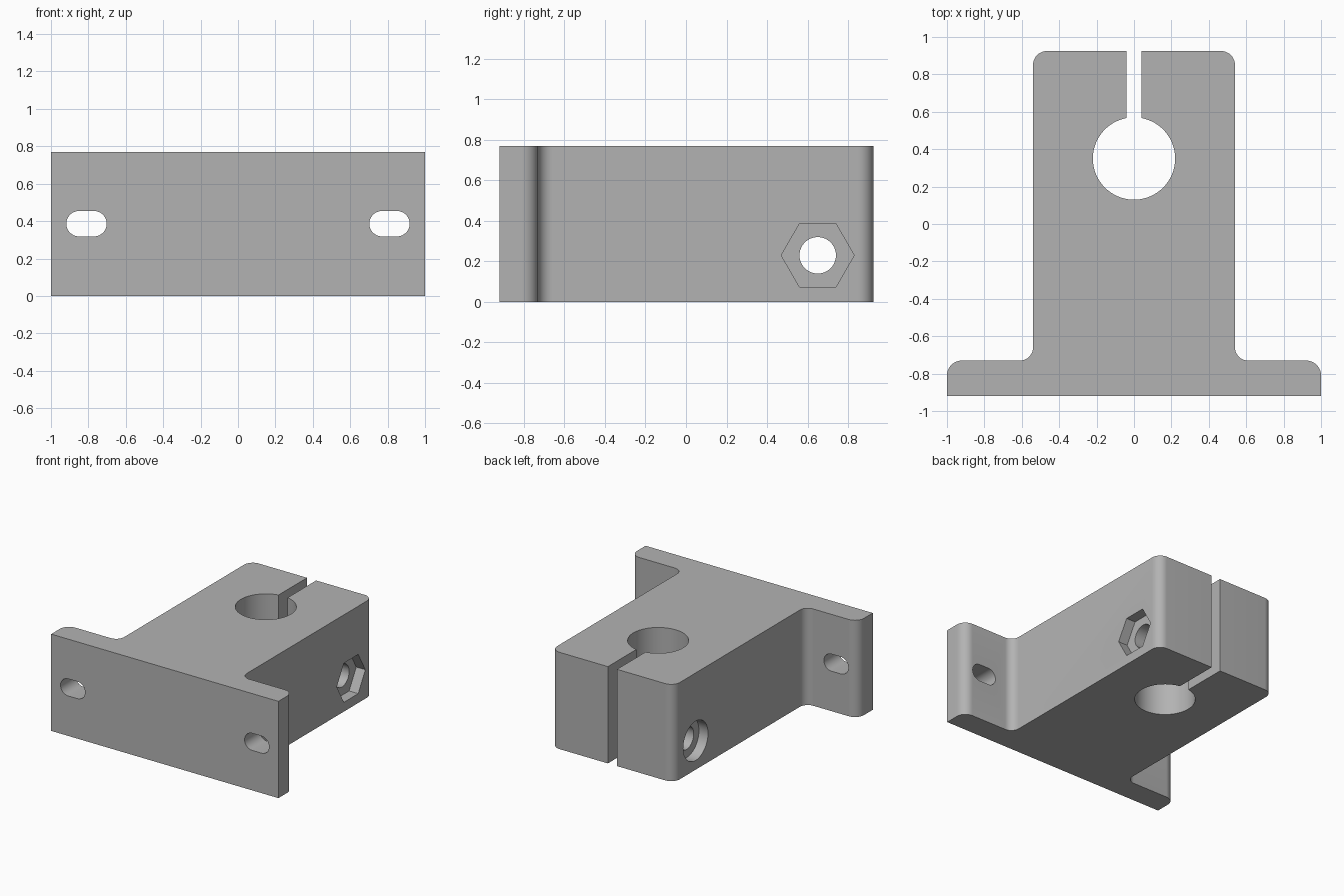
import bpy, bmesh
from math import pi, cos, sin, atan2, sqrt
from mathutils import Matrix, Vector

cube = bpy.data.objects.get("Cube")
if cube:
    bpy.data.objects.remove(cube)

grey = bpy.data.materials.new("plain grey")
grey.use_nodes = True
colour = (0.45, 0.45, 0.45, 1)
grey.diffuse_color = colour
grey.node_tree.nodes["Principled BSDF"].inputs["Base Color"].default_value = colour

HEIGHT = 0.77
BORE_Y, BORE_R, SLIT = 0.35, 0.22, 0.04


def arc(cx, cy, r, start, end, steps=10):
    return [(cx + r * cos(start + (end - start) * i / steps),
             cy + r * sin(start + (end - start) * i / steps)) for i in range(steps + 1)]


def prism(name, outline, depth, matrix=None):
    """Extrude a flat outline along its local z, then place it."""
    bm = bmesh.new()
    face = bm.faces.new([bm.verts.new((x, y, 0)) for x, y in outline])
    top = bmesh.ops.extrude_face_region(bm, geom=[face])["geom"]
    bmesh.ops.translate(bm, vec=(0, 0, depth),
                        verts=[v for v in top if isinstance(v, bmesh.types.BMVert)])
    bmesh.ops.recalc_face_normals(bm, faces=bm.faces)
    if matrix:
        bm.transform(matrix)
    mesh = bpy.data.meshes.new(name)
    bm.to_mesh(mesh)
    bm.free()
    mesh.materials.append(grey)
    obj = bpy.data.objects.new(name, mesh)
    bpy.context.collection.objects.link(obj)
    return obj


# Right half of the plan outline, from the flange front to the clamp slit
half = [(1, -0.92)]
half += arc(0.92, -0.81, 0.08, 0, pi / 2)
half += arc(0.61, -0.66, 0.07, -pi / 2, -pi)
half += arc(0.465, 0.85, 0.075, 0, pi / 2)
half += [(SLIT, 0.925)]
# Flange rear face sits at a constant depth
half = [(x, y) for x, y in half]
mouth = atan2(sqrt(BORE_R ** 2 - SLIT ** 2), SLIT)
half += arc(0, BORE_Y, BORE_R, mouth, -pi / 2, 36)
outline = half + [(-x, y) for x, y in reversed(half[:-1])]
bracket = prism("clamp_bracket", outline, HEIGHT)

# Local z of this frame runs along +x, local x along y, local y along z
along_x = Matrix(((0, 0, 1, 0), (1, 0, 0, 0), (0, 1, 0, 0), (0, 0, 0, 1)))
# Local z of this frame runs along -y, local y along z
along_y = Matrix.Rotation(pi / 2, 4, "X")


def circle(r, sides):
    return [(r * cos(2 * pi * i / sides), r * sin(2 * pi * i / sides)) for i in range(sides)]


def bolt_cut(name, r, sides, start, depth):
    place = Matrix.Translation(Vector((start, 0.65, 0.23))) @ along_x
    return prism(name, circle(r, sides), depth, place)


# Clamp bolt hole, nut pocket and bolt head recess
POCKET = 0.08
cutters = [
    bolt_cut("bolt_hole_cutter", 0.09, 40, -0.7, 1.4),
    bolt_cut("nut_pocket_cutter", 0.18, 6, 0.54 - POCKET, 0.2),
    bolt_cut("bolt_head_cutter", 0.156, 48, -0.74 + POCKET, 0.12 + POCKET),
]
cutters[2].data.transform(Matrix.Translation((-0.54 + POCKET - (-0.74 + POCKET + 0.12 + POCKET), 0, 0)))

# Mounting slots in the flange
slot = arc(0.04, 0, 0.068, -pi / 2, pi / 2, 16) + arc(-0.04, 0, 0.068, pi / 2, 3 * pi / 2, 16)
for side, label in ((1, "left"), (-1, "right")):
    place = Matrix.Translation((side * 0.81, -0.6, 0.386)) @ along_y
    cutters.append(prism(label + "_slot_cutter", slot, 0.5, place))

bpy.ops.object.select_all(action="DESELECT")
bpy.context.view_layer.objects.active = bracket
bracket.select_set(True)
for cutter in cutters:
    mod = bracket.modifiers.new(cutter.name, "BOOLEAN")
    mod.operation = "DIFFERENCE"
    mod.solver = "EXACT"
    mod.object = cutter
    bpy.ops.object.modifier_apply(modifier=mod.name)
    bpy.data.objects.remove(cutter)
bpy.ops.object.shade_smooth_by_angle(angle=pi / 6)
